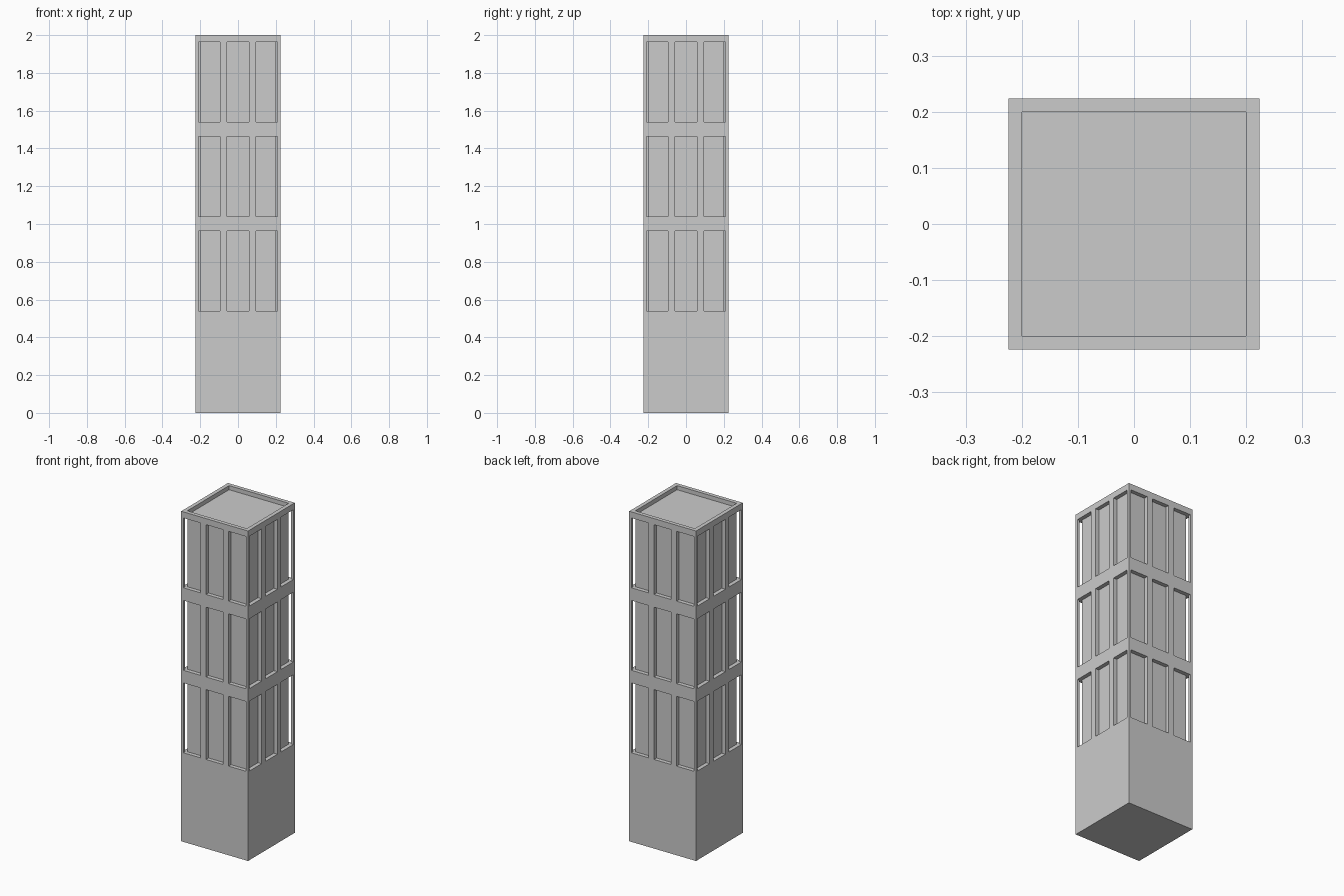
import bpy, bmesh
from mathutils import Matrix, Vector

if "Cube" in bpy.data.objects:
    bpy.data.objects.remove(bpy.data.objects["Cube"])

H = 0.224      # half width of the tower
CORE = 0.2     # half width of the recessed core
OUT = 0.3      # how far cutters reach outside
COLS = [(-0.21, -0.094), (-0.057, 0.057), (0.094, 0.21)]
ROWS = [(0.54, 0.963), (1.04, 1.463), (1.54, 1.963)]


def boxes(name, spans):
    """One object made of boxes given as (min corner, max corner)."""
    bm = bmesh.new()
    for lo, hi in spans:
        lo, hi = Vector(lo), Vector(hi)
        m = Matrix.Translation((lo + hi) / 2) @ Matrix.Diagonal((*(hi - lo), 1))
        bmesh.ops.create_cube(bm, size=1, matrix=m)
    me = bpy.data.meshes.new(name)
    bm.to_mesh(me)
    bm.free()
    ob = bpy.data.objects.new(name, me)
    bpy.context.collection.objects.link(ob)
    return ob


def cut(target, cutter):
    cutter.hide_render = True
    mod = target.modifiers.new(cutter.name, 'BOOLEAN')
    mod.operation = 'DIFFERENCE'
    mod.solver = 'EXACT'
    mod.object = cutter
    bpy.context.view_layer.objects.active = target
    bpy.ops.object.modifier_apply(modifier=mod.name)
    bpy.data.objects.remove(cutter)


# Tower body
tower = boxes("tower_body", [((-H, -H, 0), (H, H, 2))])

# Window recesses on the front/back, then on the left/right
depths = [(-OUT, -CORE), (CORE, OUT)]
cells = [(c, r, d) for c in COLS for r in ROWS for d in depths]
cut(tower, boxes("front_back_windows",
    [((c[0], d[0], r[0]), (c[1], d[1], r[1])) for c, r, d in cells]))
cut(tower, boxes("side_windows",
    [((d[0], c[0], r[0]), (d[1], c[1], r[1])) for c, r, d in cells]))

# Sunken roof behind the parapet
cut(tower, boxes("roof_recess", [((-CORE, -CORE, 1.975), (CORE, CORE, 2.1))]))
